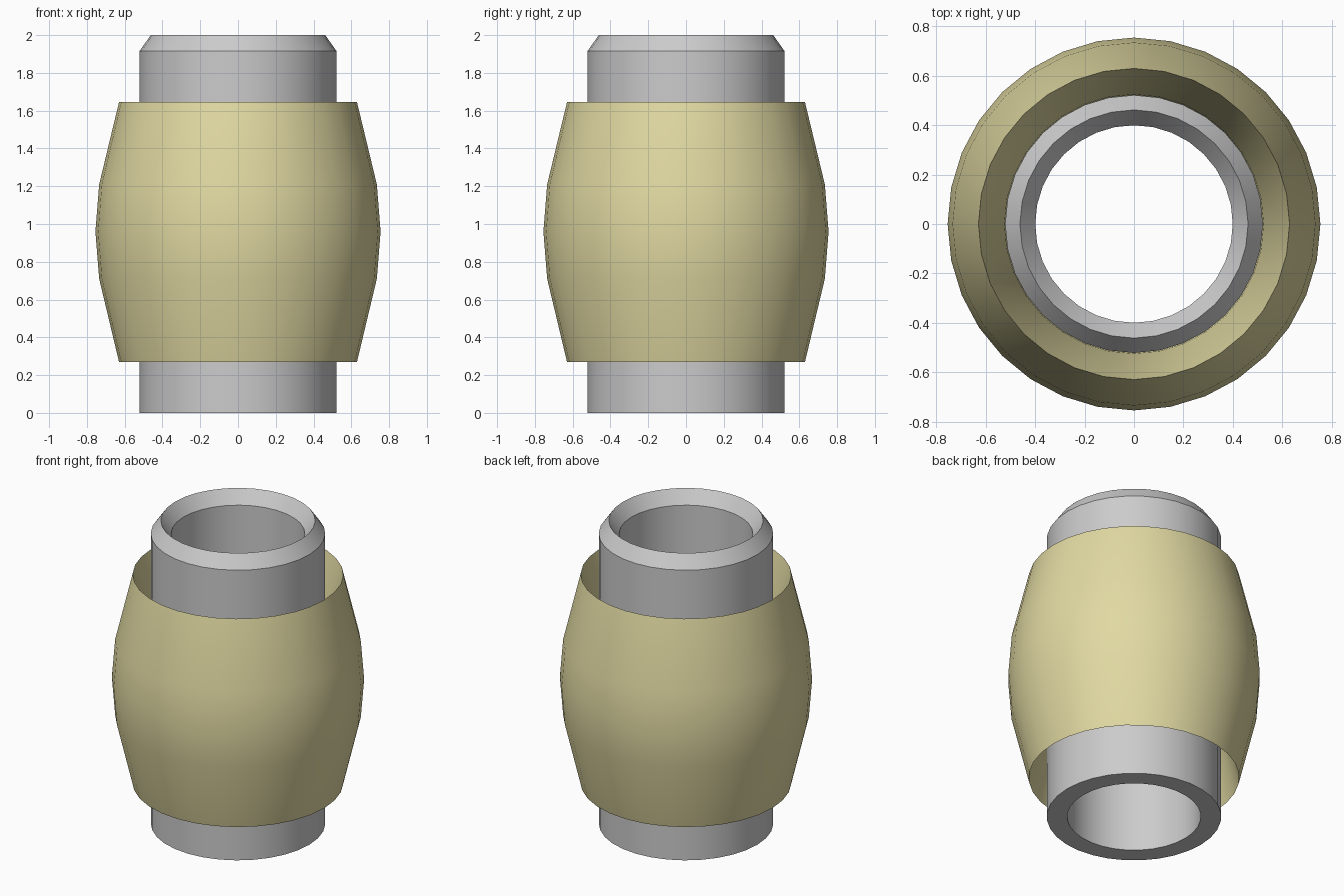
import bpy, bmesh
from math import cos, sin, tau, radians

if "Cube" in bpy.data.objects:
    bpy.data.objects.remove(bpy.data.objects["Cube"])

SEGMENTS = 32


def lathe(name, profile):
    """Spin a closed (radius, z) profile around the z axis."""
    bm = bmesh.new()
    rings = [[bm.verts.new((r * cos(tau * i / SEGMENTS), r * sin(tau * i / SEGMENTS), z))
              for r, z in profile] for i in range(SEGMENTS)]
    n = len(profile)
    for i in range(SEGMENTS):
        a, b = rings[i], rings[(i + 1) % SEGMENTS]
        for j in range(n):
            k = (j + 1) % n
            bm.faces.new((a[j], b[j], b[k], a[k]))
    bmesh.ops.recalc_face_normals(bm, faces=bm.faces[:])
    mesh = bpy.data.meshes.new(name)
    bm.to_mesh(mesh)
    bm.free()
    obj = bpy.data.objects.new(name, mesh)
    bpy.context.collection.objects.link(obj)
    bpy.ops.object.select_all(action='DESELECT')
    obj.select_set(True)
    bpy.context.view_layer.objects.active = obj
    bpy.ops.object.shade_smooth_by_angle(angle=radians(30))
    return obj


# Hollow tube with a ridge-shaped top rim
lathe("tube", [(0.40, 0), (0.522, 0), (0.522, 1.915), (0.462, 2.0), (0.40, 1.915)])

# Barrel sleeve: bulging outside, inside mirrored towards the tube wall
outer = [(0.63, 0.27), (0.735, 0.71), (0.755, 0.96), (0.735, 1.21), (0.63, 1.645)]
inner = [(2 * 0.63 - r, z) for r, z in reversed(outer[1:-1])]
sleeve = lathe("barrel_sleeve", outer + inner)

olive = bpy.data.materials.new("olive")
olive.diffuse_color = (0.75, 0.69, 0.36, 1)
olive.use_nodes = True
olive.node_tree.nodes["Principled BSDF"].inputs["Base Color"].default_value = olive.diffuse_color
sleeve.data.materials.append(olive)
